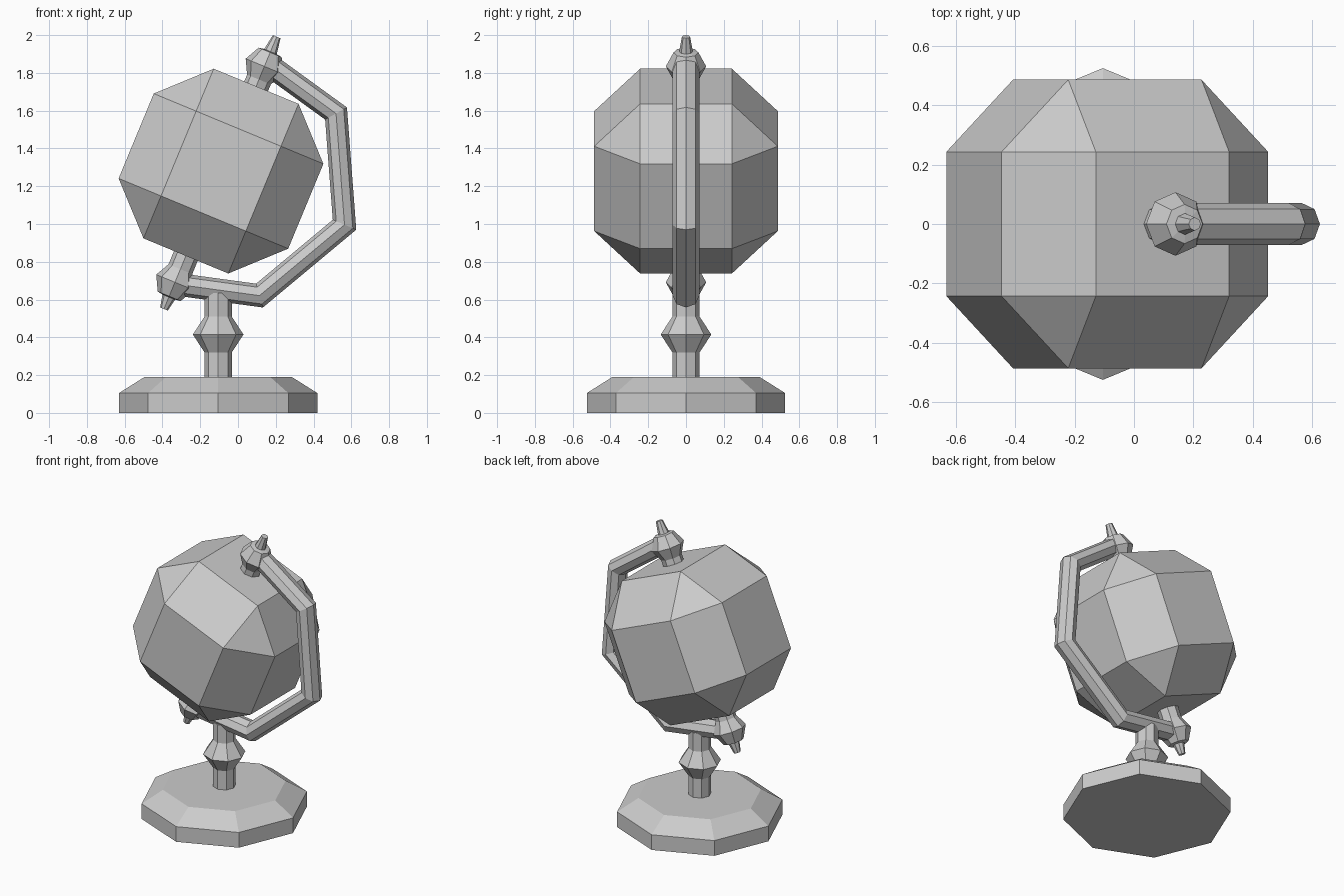
import bpy, bmesh, math
from mathutils import Vector, Matrix

if "Cube" in bpy.data.objects:
    bpy.data.objects.remove(bpy.data.objects["Cube"])

SIDES = 8
TILT = math.radians(22.5)
GLOBE = Vector((-0.09, 0, 1.28))


def make_object(name, bm, matrix=Matrix()):
    bmesh.ops.recalc_face_normals(bm, faces=bm.faces)
    mesh = bpy.data.meshes.new(name)
    bm.to_mesh(mesh)
    bm.free()
    obj = bpy.data.objects.new(name, mesh)
    obj.matrix_world = matrix
    bpy.context.collection.objects.link(obj)
    return obj


def skin(name, rings, matrix=Matrix()):
    """Join rings of points into a closed, capped solid."""
    bm = bmesh.new()
    loops = [[bm.verts.new(p) for p in ring] for ring in rings]
    for a, b in zip(loops, loops[1:]):
        for i in range(SIDES):
            j = (i + 1) % SIDES
            bm.faces.new((a[i], a[j], b[j], b[i]))
    bm.faces.new(loops[0][::-1])
    bm.faces.new(loops[-1])
    return make_object(name, bm, matrix)


ANGLES = [2 * math.pi * i / SIDES for i in range(SIDES)]


def lathe(name, profile, matrix=Matrix()):
    """Turn (radius, height) pairs around z."""
    return skin(name, [[(r * math.cos(a), r * math.sin(a), z) for a in ANGLES]
                       for r, z in profile], matrix)


def sweep(name, path, half_thick, half_depth):
    """Mitred bar along a path of (x, z) points."""
    pts = [Vector(p) for p in path]
    rings = []
    for i, p in enumerate(pts):
        dirs = []
        if i > 0:
            dirs.append((p - pts[i - 1]).normalized())
        if i < len(pts) - 1:
            dirs.append((pts[i + 1] - p).normalized())
        tangent = sum(dirs, Vector((0, 0))).normalized()
        normal = Vector((-tangent.y, tangent.x)) / tangent.dot(dirs[0])
        rings.append([(p.x + normal.x * half_thick * math.cos(a),
                       half_depth * math.sin(a),
                       p.y + normal.y * half_thick * math.cos(a)) for a in ANGLES])
    return skin(name, rings)


# Base and turned stem
stand = Matrix.Translation((-0.105, 0, 0))
lathe("base", [(0.525, 0), (0.525, 0.105), (0.39, 0.19)], stand)
lathe("stem", [(0.072, 0.17), (0.072, 0.32), (0.134, 0.415),
               (0.072, 0.51), (0.072, 0.635)], stand)

# Globe: chamfered cube leaning on its axis
tilted = Matrix.Translation(GLOBE) @ Matrix.Rotation(TILT, 4, 'Y')
bm = bmesh.new()
bmesh.ops.create_cube(bm, size=0.972)
bmesh.ops.bevel(bm, geom=bm.edges[:], offset=0.243, offset_type='OFFSET',
                segments=1, affect='EDGES')
make_object("globe", bm, tilted)

# Axis pins with knob and pointed tip at both poles
for name, sign, knob, tip in (("upper_pin", 1, 0.6, 0.77), ("lower_pin", -1, 0.637, 0.79)):
    lathe(name, [(0.068, sign * 0.4), (0.068, sign * (knob - 0.075)),
                 (0.107, sign * knob), (0.066, sign * (knob + 0.08)),
                 (0.036, sign * (knob + 0.085)), (0.022, sign * tip)], tilted)

# Bent arm holding both pins
sweep("arm", [(0.14, 1.86), (0.519, 1.585), (0.564, 0.996),
              (0.114, 0.621), (-0.333, 0.682)], 0.06, 0.071)
